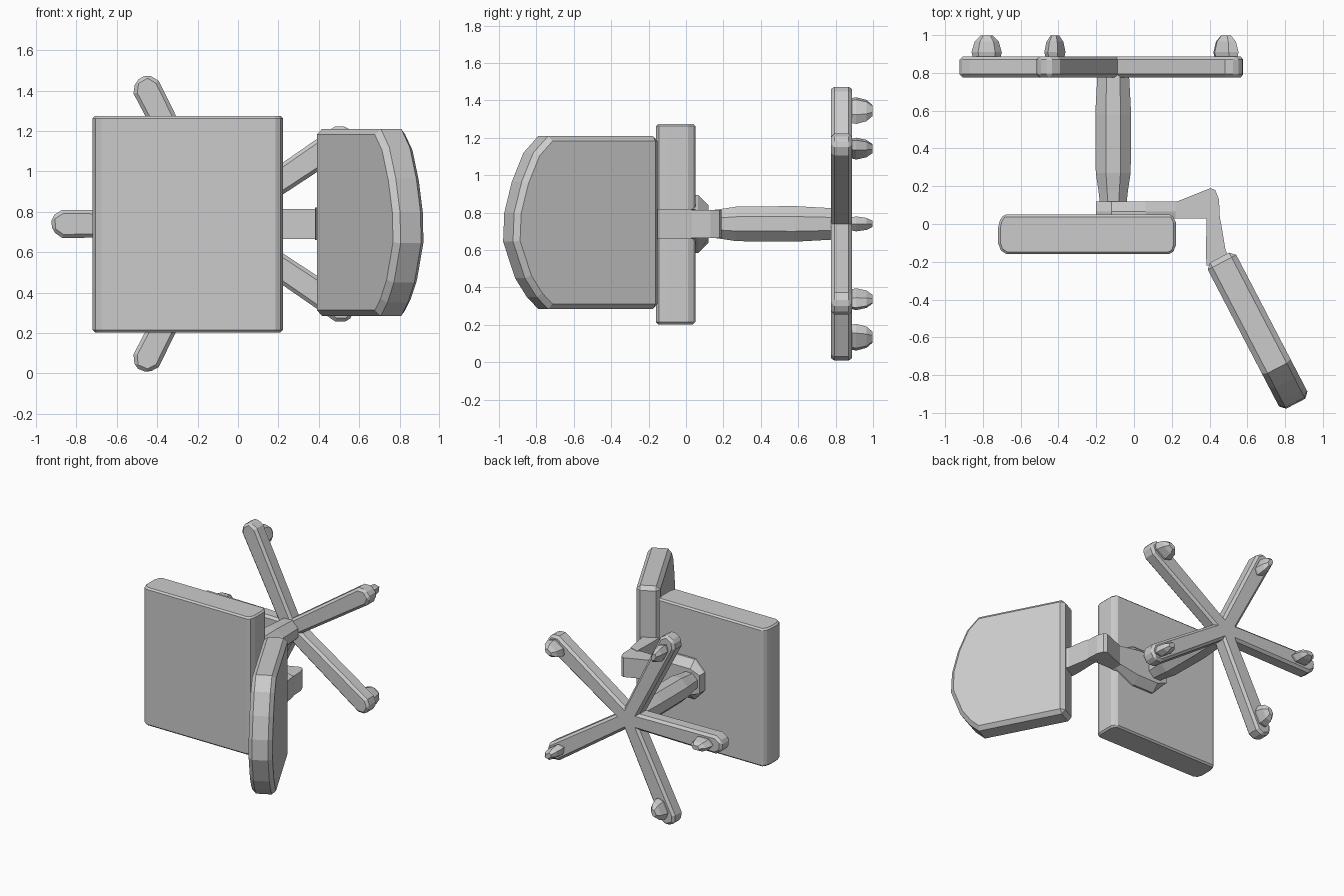
import bpy, bmesh
from math import radians, cos, sin
from mathutils import Vector, Matrix

if "Cube" in bpy.data.objects:
    bpy.data.objects.remove(bpy.data.objects["Cube"])


def frame(origin, u, w):
    """Matrix whose local x is u and local z is w."""
    u, w = Vector(u).normalized(), Vector(w).normalized()
    m = Matrix((u, w.cross(u), w)).transposed().to_4x4()
    m.translation = origin
    return m


def loft(name, rings, mat=Matrix(), bevel=0.0):
    """Skin a list of equal-length rings of 3D points and cap both ends."""
    bm = bmesh.new()
    vs = [[bm.verts.new(mat @ Vector(p)) for p in r] for r in rings]
    n = len(vs[0])
    for a, b in zip(vs, vs[1:]):
        for i in range(n):
            j = (i + 1) % n
            bm.faces.new((a[i], a[j], b[j], b[i]))
    bm.faces.new(vs[0])
    bm.faces.new(vs[-1])
    bmesh.ops.recalc_face_normals(bm, faces=bm.faces)
    me = bpy.data.meshes.new(name)
    bm.to_mesh(me)
    bm.free()
    ob = bpy.data.objects.new(name, me)
    bpy.context.collection.objects.link(ob)
    if bevel:
        mod = ob.modifiers.new("edge", 'BEVEL')
        mod.width = bevel
        mod.segments = 1
        mod.limit_method = 'ANGLE'
        mod.angle_limit = radians(50)
    return ob


def prism(name, pts, w0, w1, mat=Matrix(), bevel=0.0):
    return loft(name, [[(u, v, w) for u, v in pts] for w in (w0, w1)], mat, bevel)


CX, CZ = -0.11, 0.74

# Seat cushion: rounded xy profile run along z
seat = [(-0.72, -0.10), (-0.705, -0.14), (-0.675, -0.16), (0.185, -0.16), (0.21, -0.145),
        (0.222, -0.11), (0.222, 0.01), (0.20, 0.05), (-0.69, 0.05), (-0.71, 0.02), (-0.72, -0.02)]
prism("seat", seat, 0.203, 1.275, bevel=0.012)

# Backrest: slab with a domed far end
back = [(0, 0.27), (0.66, 0.27), (0.75, 0.36), (0.82, 0.515), (0.865, 0.68), (0.872, 0.835),
        (0.80, 1.03), (0.73, 1.13), (0.66, 1.195), (0, 1.195)]
bm_mat = frame((0.453, -0.178, CZ), (0.462, -0.887, 0), (0.887, 0.462, 0))
prism("backrest", [(u, z - CZ) for u, z in back], -0.085, 0.085, bm_mat, 0.028)

# Mounting plate under the seat, tapering toward the column
def plate_ring(s, y):
    half = [(0.22, 0.075), (0.06, 0.155 * s), (-0.12, 0.155 * s), (-0.20, 0.07)]
    return [(x, y, CZ + z) for x, z in half] + [(x, y, CZ - z) for x, z in half[::-1]]
loft("mounting_plate", [plate_ring(1, 0.03), plate_ring(1, 0.065), plate_ring(0.65, 0.12)])

# Bent arm linking plate and backrest
arm = [((0.17, 0.03), (0.17, 0.12)), ((0.23, 0.03), (0.23, 0.12)), ((0.455, 0.02), (0.42, 0.19)),
       ]
def bar(pairs, h):
    return [[(a[0], a[1], CZ - h), (b[0], b[1], CZ - h), (b[0], b[1], CZ + h), (a[0], a[1], CZ + h)]
            for a, b in pairs]
elbow = [(0.17, 0.04), (0.22, 0.03), (0.38, 0.03), (0.455, 0.02), (0.45, 0.13),
         (0.43, 0.18), (0.405, 0.19), (0.23, 0.12), (0.17, 0.12)]
prism("arm_elbow", elbow, CZ - 0.075, CZ + 0.075)
loft("arm_upright", bar([((0.38, 0.05), (0.455, 0.03)), ((0.385, 0.02), (0.458, 0.02)),
                         ((0.38, -0.15), (0.485, -0.14)), ((0.385, -0.22), (0.52, -0.2))], 0.08))

# Gas column: slightly bulging octagonal shaft
rings = [[(CX + r * cos(radians(22.5 + 45 * k)), y, CZ + r * sin(radians(22.5 + 45 * k)))
          for k in range(8)]
         for y, r in [(0.06, 0.07), (0.18, 0.085), (0.27, 0.10), (0.58, 0.103), (0.80, 0.09)]]
loft("gas_column", rings)

# Five base legs with casters
leg = [(-0.02, -0.06), (0.76, -0.07), (0.81, -0.035), (0.815, 0.035), (0.76, 0.07), (-0.02, 0.06)]
for ang, d in [(180, 0.67), (117, 0.68), (-117, 0.68), (34, 0.72), (-34, 0.72)]:
    a = radians(ang)
    m = frame((CX, 0, CZ), (cos(a), 0, sin(a)), (0, 1, 0))
    prism("base_leg", leg, 0.775, 0.888, m, 0.018)
    caster = [[(d + u * s, v * t, y) for u, v in
               [(-0.08, 0), (-0.045, -0.04), (0.045, -0.04), (0.08, 0), (0.045, 0.04), (-0.045, 0.04)]]
              for y, s, t in [(0.87, 0.9, 0.8), (0.91, 1, 1), (0.965, 0.8, 0.8), (0.998, 0.4, 0.4)]]
    loft("caster", caster, m)
